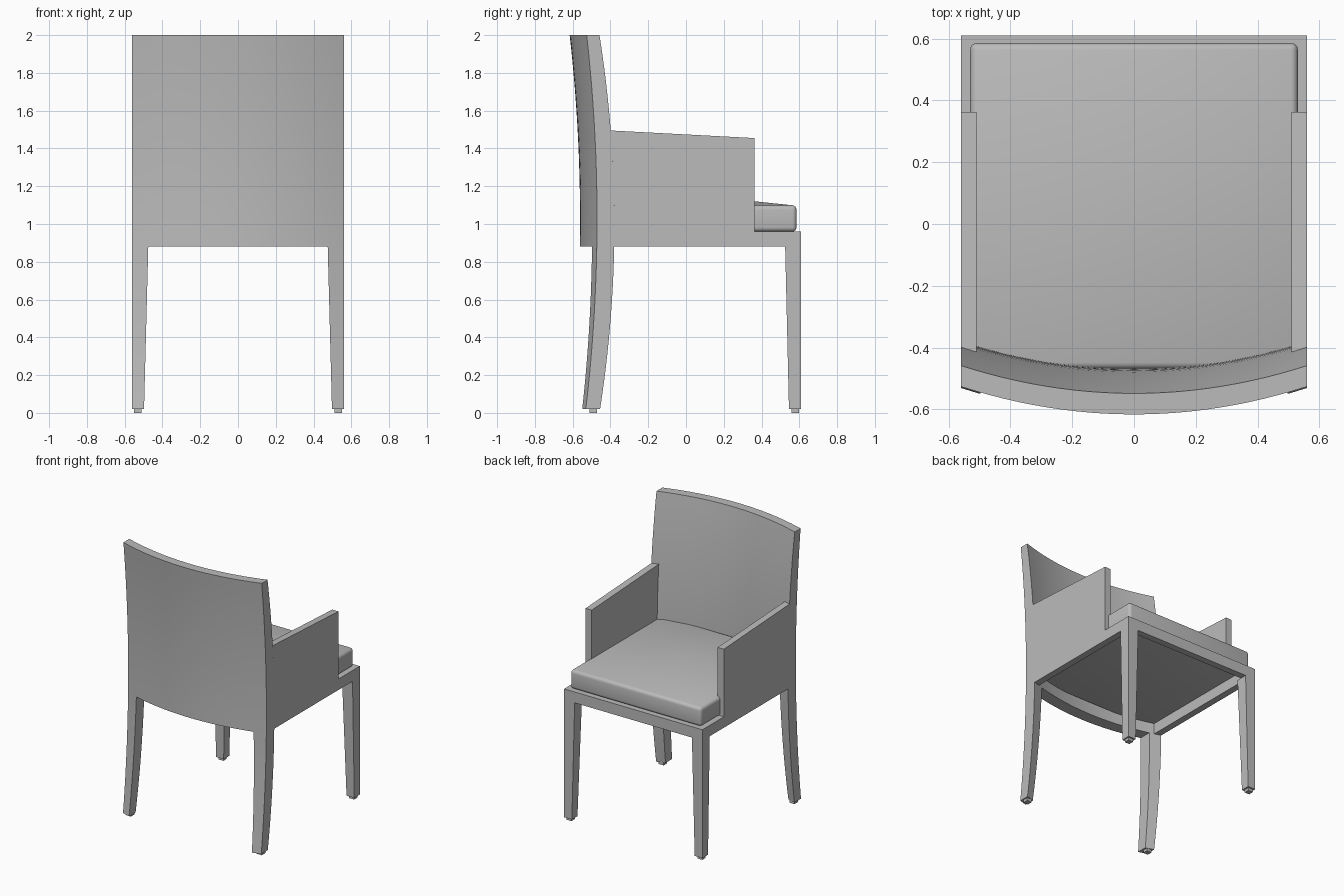
import bpy
import bmesh
from math import radians

cube = bpy.data.objects.get("Cube")
if cube:
    bpy.data.objects.remove(cube, do_unlink=True)

HALF = 0.56       # half width of the chair
RAIL_Z = 0.88     # underside of the seat frame
SEAT_Z = 0.96     # top of the seat frame
TOP_Z = 2.0

grey = bpy.data.materials.new("neutral_grey")
grey.use_nodes = True
colour = (0.5, 0.5, 0.5, 1.0)
grey.diffuse_color = colour
grey.node_tree.nodes["Principled BSDF"].inputs["Base Color"].default_value = colour


def finish(name, bm):
    bmesh.ops.recalc_face_normals(bm, faces=bm.faces)
    mesh = bpy.data.meshes.new(name)
    bm.to_mesh(mesh)
    bm.free()
    mesh.materials.append(grey)
    mesh.shade_smooth()
    mesh.set_sharp_from_angle(angle=radians(30))
    obj = bpy.data.objects.new(name, mesh)
    bpy.context.collection.objects.link(obj)
    return obj


def loft(name, sections):
    """Join matching closed loops and cap both ends."""
    bm = bmesh.new()
    loops = [[bm.verts.new(p) for p in s] for s in sections]
    for a, b in zip(loops, loops[1:]):
        n = len(a)
        for i in range(n):
            j = (i + 1) % n
            bm.faces.new((a[i], a[j], b[j], b[i]))
    bm.faces.new(loops[0])
    bm.faces.new(loops[-1])
    return finish(name, bm)


def box(name, x0, x1, y0, y1, z0, z1):
    return loft(name, [[(x0, y0, z), (x1, y0, z), (x1, y1, z), (x0, y1, z)]
                       for z in (z0, z1)])


def steps(a, b, n):
    return [a + (b - a) * i / n for i in range(n + 1)]


# Curved surfaces shared by the backrest, the arms and the rear legs
def sag(x):
    return -0.09 * (1 - (x / HALF) ** 2)


def outer_y(x, z):
    return -0.471 - 0.056 * ((z - 1.03) / 0.98) ** 2 + sag(x)


def inner_y(x, z):
    return -0.379 - 0.079 * (z - 1.0) ** 2 + sag(x)


# Backrest: bowed in plan and in side profile
heights = steps(RAIL_Z, TOP_Z, 14)
loft("backrest", [[(x, outer_y(x, z), z) for z in heights]
                  + [(x, inner_y(x, z), z) for z in reversed(heights)]
                  for x in steps(-HALF, HALF, 24)])


# Side panel: arm and side rail in one piece
def side_loop(x, side):
    profile = [(0.61, RAIL_Z), (0.61, SEAT_Z), (0.362, SEAT_Z), (0.362, 1.455)]
    profile += [(inner_y(x, z), z) for z in steps(1.495, RAIL_Z, 8)]
    return [(side * x, y, z) for y, z in profile]


def leg_inside(z):
    return 0.498 - 0.023 * z / RAIL_Z


for side, label in ((1, "left"), (-1, "right")):
    loft(label + "_arm_panel", [side_loop(x, side) for x in (0.51, HALF)])

    # Front leg: straight outside, tapered inside
    sections = []
    for z, y in ((0.02, 0.545), (RAIL_Z, 0.525)):
        xi = leg_inside(z)
        sections.append([(side * xi, y, z), (side * HALF, y, z),
                         (side * HALF, 0.61, z), (side * xi, 0.61, z)])
    loft(label + "_leg_under_seat_front", sections)

    # Rear leg: follows the sweep of the backrest
    sections = []
    for z in steps(0.02, RAIL_Z, 12):
        xi = leg_inside(z)
        sections.append([(side * xi, outer_y(xi, z), z),
                         (side * HALF, outer_y(HALF, z), z),
                         (side * HALF, inner_y(HALF, z), z),
                         (side * xi, inner_y(xi, z), z)])
    loft(label + "_leg_under_backrest", sections)

    # Glides below the legs
    xa, xb = sorted((side * 0.51, side * 0.55))
    for place, y in (("front", 0.578), ("rear", -0.49)):
        box(f"{label}_{place}_glide", xa, xb, y - 0.02, y + 0.02, 0, 0.02)

# Front rail of the seat frame
box("front_rail", -0.51, 0.51, 0.56, 0.61, RAIL_Z, SEAT_Z)

# Cushion: rounded block with a low crowned top
bm = bmesh.new()
bmesh.ops.create_cube(bm, size=1)
for v in bm.verts:
    v.co.x *= 1.06
    v.co.y = 0.0575 + v.co.y * 1.055
    v.co.z = SEAT_Z + (v.co.z + 0.5) * 0.137
top = max(bm.faces, key=lambda f: f.calc_center_median().z)
bmesh.ops.poke(bm, faces=[top], offset=0.055)
bm.normal_update()
sharp = [e for e in bm.edges if e.calc_face_angle(0) > 0.8]
bmesh.ops.bevel(bm, geom=sharp, offset=0.022, offset_type='OFFSET',
                segments=4, profile=0.5, affect='EDGES')
finish("seat_cushion", bm)
